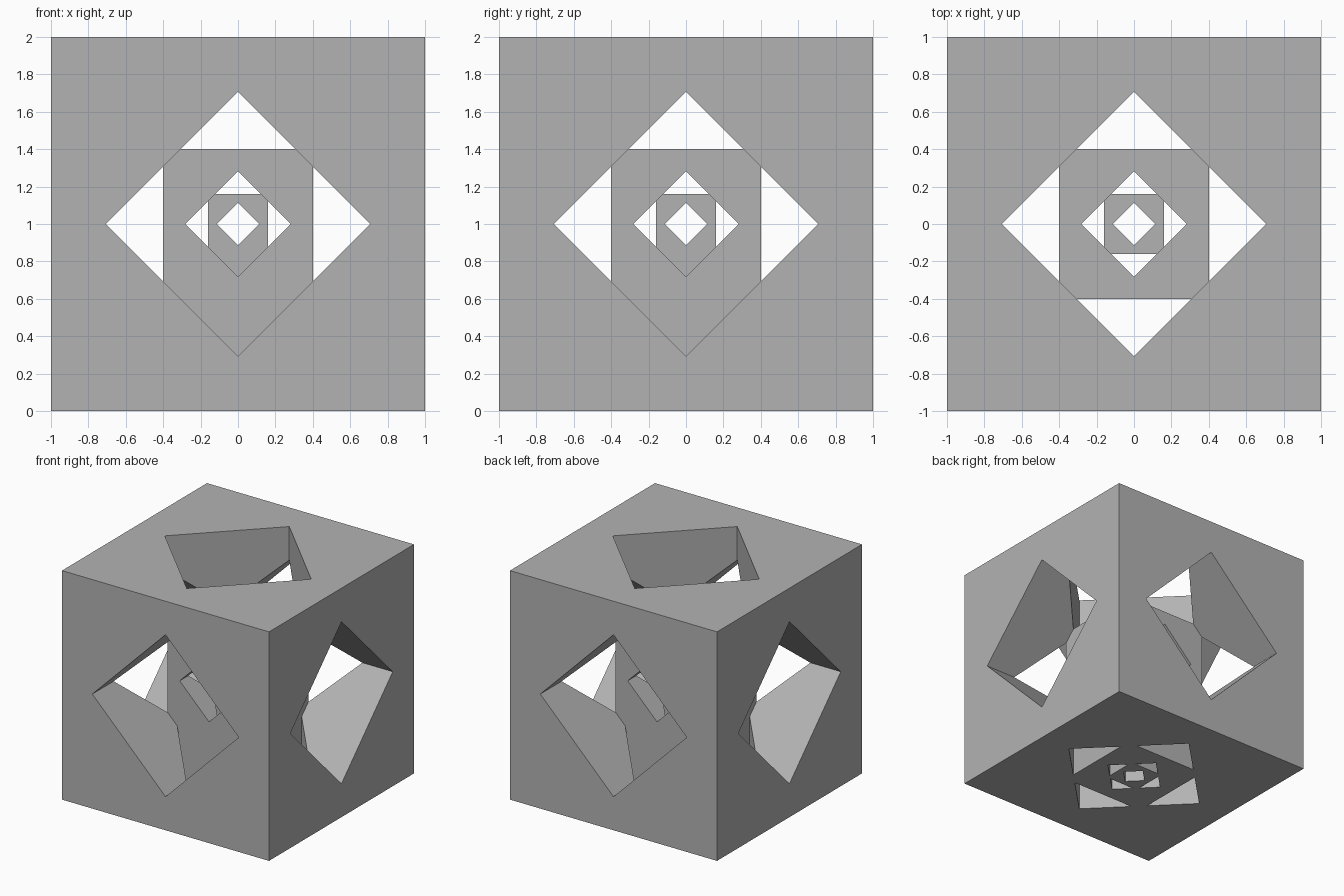
import bpy
from math import radians, sqrt
from mathutils import Matrix, Vector

old = bpy.data.objects.get("Cube")
if old:
    bpy.data.objects.remove(old, do_unlink=True)

grey = bpy.data.materials.new("plain grey")
grey.use_nodes = True
colour = (0.45, 0.45, 0.45, 1)
grey.diffuse_color = colour
grey.node_tree.nodes["Principled BSDF"].inputs["Base Color"].default_value = colour

CENTRE = Vector((0, 0, 1))


def box(name, low, high):
    bpy.ops.mesh.primitive_cube_add(size=1)
    ob = bpy.context.object
    ob.name = ob.data.name = name
    low, high = Vector(low), Vector(high)
    ob.data.transform(Matrix.Translation((low + high) / 2)
                      @ Matrix.Diagonal((high - low).to_4d()))
    ob.data.materials.clear()
    ob.data.materials.append(grey)
    return ob


def combine(target, other, operation):
    mod = target.modifiers.new(operation.lower(), "BOOLEAN")
    mod.operation = operation
    mod.solver = "EXACT"
    mod.object = other
    bpy.context.view_layer.objects.active = target
    bpy.ops.object.modifier_apply(modifier=mod.name)
    bpy.data.objects.remove(other, do_unlink=True)


def pierced_block(name, half):
    """Block standing on the floor, with a diamond tunnel along each axis."""
    block = box(name, (-half, -half, 0), (half, half, 1 + half))
    side = half / 2    # half the side of the square tunnel
    for axis in "ZXY":
        tunnel = box("tunnel_cutter", (-side, -side, -2), (side, side, 2))
        turn = Matrix.Rotation(radians(45), 4, "Z")
        if axis != "Z":
            turn = Matrix.Rotation(radians(90), 4, "Y" if axis == "X" else "X") @ turn
        tunnel.data.transform(Matrix.Translation(CENTRE) @ turn)
        combine(block, tunnel, "DIFFERENCE")
    return block


# Outer cube, with two smaller pierced pillars fused inside it
cube = pierced_block("nested_cube", 1.0)
for name, half in (("middle_pillar", 0.4), ("inner_pillar", 0.16)):
    combine(cube, pierced_block(name, half), "UNION")
